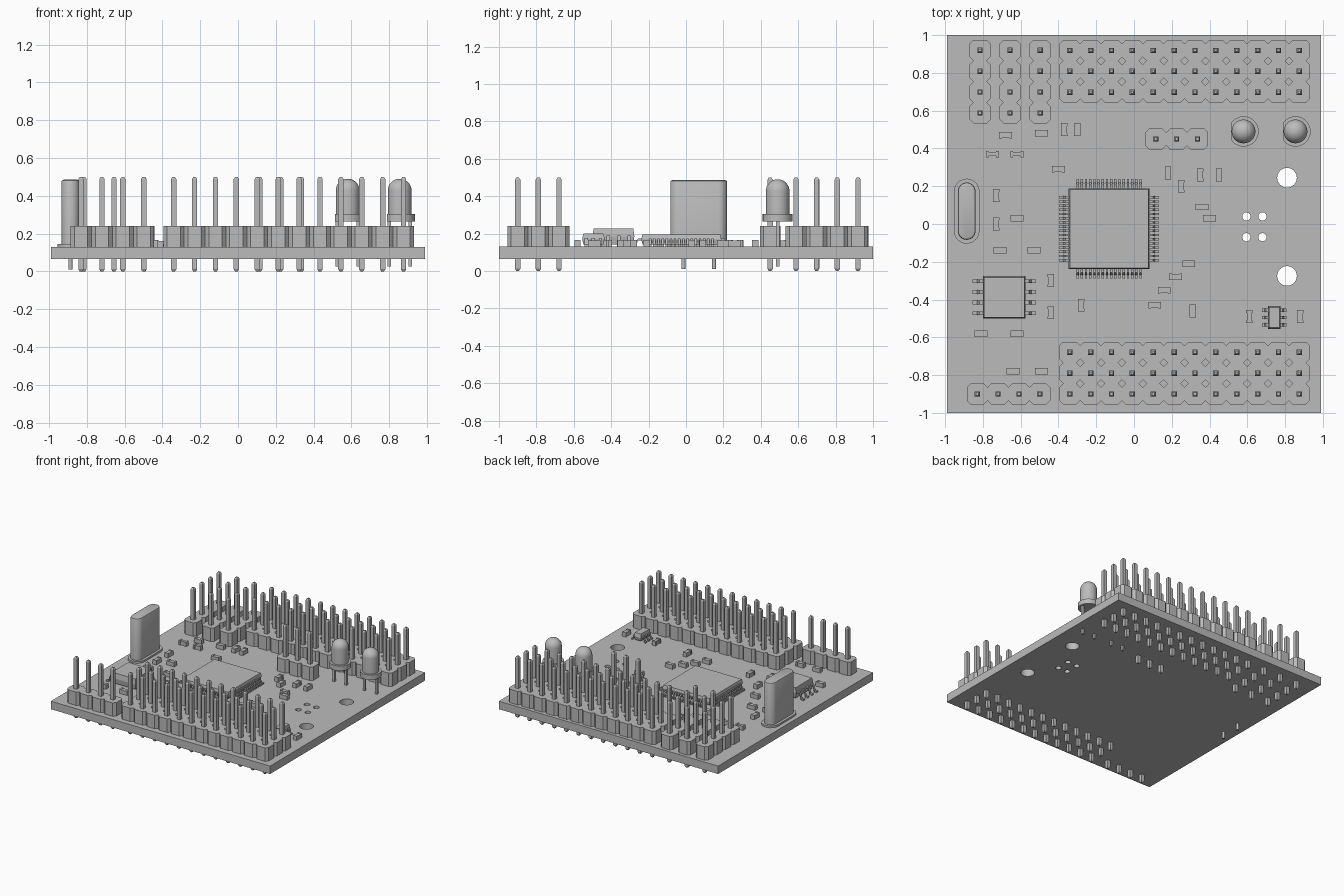
import bpy, bmesh, math
from mathutils import Vector

if "Cube" in bpy.data.objects:
    bpy.data.objects.remove(bpy.data.objects["Cube"], do_unlink=True)

# Single plain grey
grey = bpy.data.materials.new("plain grey")
grey.use_nodes = True
grey.diffuse_color = (0.5, 0.5, 0.5, 1)
grey.node_tree.nodes["Principled BSDF"].inputs["Base Color"].default_value = (0.5, 0.5, 0.5, 1)

BOTTOM, TOP = 0.065, 0.13      # board faces
PITCH = 0.1105


def finish(bm, name, smooth=False):
    bmesh.ops.recalc_face_normals(bm, faces=bm.faces)
    mesh = bpy.data.meshes.new(name)
    bm.to_mesh(mesh)
    bm.free()
    mesh.materials.append(grey)
    ob = bpy.data.objects.new(name, mesh)
    bpy.context.collection.objects.link(ob)
    if smooth:
        smooth_by_angle(ob)
    return ob


def smooth_by_angle(ob):
    bpy.ops.object.select_all(action='DESELECT')
    ob.select_set(True)
    bpy.context.view_layer.objects.active = ob
    bpy.ops.object.shade_smooth_by_angle(angle=math.radians(35))


def loft(bm, rings):
    """Skin closed rings of 3D points and cap both ends."""
    rows = [[bm.verts.new(p) for p in ring] for ring in rings]
    n = len(rows[0])
    for a, b in zip(rows, rows[1:]):
        for i in range(n):
            j = (i + 1) % n
            bm.faces.new((a[i], a[j], b[j], b[i]))
    bm.faces.new(rows[0][::-1])
    bm.faces.new(rows[-1])


def rect(x, y, z, hx, hy):
    return [(x + sx * hx, y + sy * hy, z) for sx, sy in ((-1, -1), (1, -1), (1, 1), (-1, 1))]


def circle(x, y, z, r, n=24):
    return [(x + r * math.cos(math.tau * i / n), y + r * math.sin(math.tau * i / n), z)
            for i in range(n)]


def box(bm, x, y, hx, hy, z0, z1):
    loft(bm, [rect(x, y, z0, hx, hy), rect(x, y, z1, hx, hy)])


# Circuit board: filled outline with round holes
def make_board():
    curve = bpy.data.curves.new("circuit_board", 'CURVE')
    curve.dimensions = '2D'
    curve.fill_mode = 'BOTH'
    curve.extrude = (TOP - BOTTOM) / 2
    loops = [rect(0, 0, 0, 0.99, 1.0)]
    loops += [circle(0.81, y, 0, 0.052, 32) for y in (0.245, -0.275)]
    loops += [circle(x, y, 0, 0.022, 16) for x in (0.595, 0.68) for y in (0.04, -0.07)]
    for loop in loops:
        spline = curve.splines.new('POLY')
        spline.points.add(len(loop) - 1)
        for point, co in zip(spline.points, loop):
            point.co = (*co, 1)
        spline.use_cyclic_u = True
    ob = bpy.data.objects.new("circuit_board", curve)
    ob.location.z = (TOP + BOTTOM) / 2
    bpy.context.collection.objects.link(ob)
    bpy.ops.object.select_all(action='DESELECT')
    ob.select_set(True)
    bpy.context.view_layer.objects.active = ob
    bpy.ops.object.convert(target='MESH')
    ob = bpy.context.view_layer.objects.active
    ob.data.materials.clear()
    ob.data.materials.append(grey)
    smooth_by_angle(ob)


# Pin headers: joined chamfered cells, one tapered pin in each
def header(name, x0, y0, cols, rows):
    bm = bmesh.new()
    h, c = PITCH / 2, 0.02
    k = h - c
    octagon = ((h, -k), (h, k), (k, h), (-k, h), (-h, k), (-h, -k), (-k, -h), (k, -h))
    steps = ((1, 0), (0, 1), (-1, 0), (0, -1))
    for col in range(cols):
        for row in range(rows):
            x, y = x0 + col * PITCH, y0 + row * PITCH
            low, high = ([bm.verts.new((x + a, y + b, z)) for a, b in octagon]
                         for z in (TOP, 0.24))
            bm.faces.new(low[::-1])
            bm.faces.new(high)
            for i in range(8):
                dx, dy = steps[i // 2]
                joined = 0 <= col + dx < cols and 0 <= row + dy < rows
                if i % 2 or not joined:
                    j = (i + 1) % 8
                    bm.faces.new((low[i], low[j], high[j], high[i]))
    bmesh.ops.remove_doubles(bm, verts=bm.verts, dist=0.0005)
    for col in range(cols):
        for row in range(rows):
            x, y = x0 + col * PITCH, y0 + row * PITCH
            loft(bm, [rect(x, y, z, w, w) for z, w in
                      ((0, 0.007), (0.012, 0.014), (0.488, 0.014), (0.5, 0.007))])
    finish(bm, name)


# Bent lead running outward from a chip body
def lead(bm, x, y, out, length, half_width, z):
    out = Vector((*out, 0))
    side = Vector((-out.y, out.x, 0)) * half_width
    t = Vector((0, 0, 0.006))
    path = ((-0.01, z), (0.35 * length, z), (0.6 * length, TOP + 0.008), (length, TOP + 0.008))
    rings = []
    for d, height in path:
        p = Vector((x, y, height)) + out * d
        rings.append([p - side - t, p + side - t, p + side + t, p - side + t])
    loft(bm, rings)


def chip(name, x, y, hx, hy, top, count, pitch, length, half_width, directions):
    bm = bmesh.new()
    mid = (TOP + 0.012 + top) / 2
    loft(bm, [rect(x, y, z, hx - d, hy - d) for z, d in
              ((TOP + 0.012, 0.007), (mid, 0), (top, 0.006))])
    for dx, dy in directions:
        for i in range(count):
            s = (i - (count - 1) / 2) * pitch
            lead(bm, x + dx * hx - dy * s, y + dy * hy + dx * s, (dx, dy),
                 length, half_width, mid)
    finish(bm, name)


# Surface-mount part: body between two end caps
def small_part(bm, x, y, upright, waisted=False):
    def part(off, half_len, half_wid, top):
        if upright:
            box(bm, x, y + off, half_wid, half_len, TOP, top)
        else:
            box(bm, x + off, y, half_len, half_wid, TOP, top)
    part(0, 0.025, 0.011 if waisted else 0.016, 0.162)
    for s in (-1, 1):
        part(s * 0.027, 0.007, 0.017, 0.166)


# Domed light with flanged rim, flat on one side, and two legs
def light(name, x, y):
    bm = bmesh.new()
    r, base, shoulder = 0.063, 0.265, 0.427
    arcs = [math.radians(a) for a in range(0, 90, 10)] + [math.radians(87)]
    loft(bm, [circle(x, y, base, r, 32)] +
         [circle(x, y, shoulder + r * math.sin(a), r * math.cos(a), 32) for a in arcs])
    loft(bm, [[(max(px, x - r - 0.003), py, pz) for px, py, pz in circle(x, y, z, 0.08, 32)]
              for z in (base, 0.305)])
    for s in (-1, 1):
        box(bm, x + s * PITCH / 2, y, 0.009, 0.009, 0.025, base + 0.005)
    finish(bm, name, True)


# Tall oval can on a thin rim, with two round legs
def crystal(x, y):
    def oval(z, r, half_len, n=12):
        return [(x + r * math.cos(a), y + s * (half_len - r) + r * math.sin(a), z)
                for s, start in ((1, 0), (-1, math.pi))
                for a in (start + math.pi * i / n for i in range(n + 1))]
    bm = bmesh.new()
    loft(bm, [oval(z, 0.068, 0.172) for z in (TOP, 0.145)])
    loft(bm, [oval(z, 0.047 - d, 0.152 - d) for z, d in
              ((0.14, 0), (0.475, 0), (0.482, 0.003), (0.485, 0.01))])
    for s in (-1, 1):
        loft(bm, [circle(x, y + s * 0.082, z, 0.011, 12) for z in (0.01, TOP)])
    finish(bm, "crystal_can", True)


make_board()
header("back_header", -0.34, 0.698, 12, 3)
header("front_header", -0.34, -0.9, 12, 3)
header("front_corner_header", -0.83, -0.9, 4, 1)
header("middle_header", 0.115, 0.45, 3, 1)
for i in range(3):
    header(f"back_corner_header_{i + 1}", -0.815 + i * 0.159, 0.588, 1, 4)

SIDES = ((1, 0), (-1, 0))
chip("processor", -0.132, -0.025, 0.214, 0.214, 0.195, 16, 0.0222, 0.05, 0.006,
     SIDES + ((0, 1), (0, -1)))
chip("eight_pin_chip", -0.687, -0.388, 0.112, 0.112, 0.227, 4, 0.0565, 0.055, 0.01, SIDES)
chip("six_pin_chip", 0.743, -0.495, 0.033, 0.06, 0.2, 3, 0.038, 0.032, 0.009, SIDES)

light("light_1", 0.58, 0.49)
light("light_2", 0.855, 0.49)
crystal(-0.886, 0.068)

# Scattered small parts, positions in hundredths
FLAT = ((-68, 47), (-49, 48), (-40, 29), (-62, 3), (-71, -14), (-53, -14), (-81, -58),
        (-62, -58), (-64, -78), (-49, -78), (36, 9), (40, 3), (29, -21), (22, -28),
        (16, -35), (11, -43))
UPRIGHT = ((-37, 50), (-30, 50), (-73, 15), (-73, 0), (-44, -30), (-44, -47), (-28, -43),
           (18, 27), (25, 20), (35, 26), (45, 26), (31, -46), (88, -49))
bm = bmesh.new()
for spots, upright, waisted in ((FLAT, False, False), (UPRIGHT, True, False),
                                (((-75, 37), (-62, 37)), False, True),
                                (((61, -49),), True, True)):
    for px, py in spots:
        small_part(bm, px / 100, py / 100, upright, waisted)
finish(bm, "small_parts")
